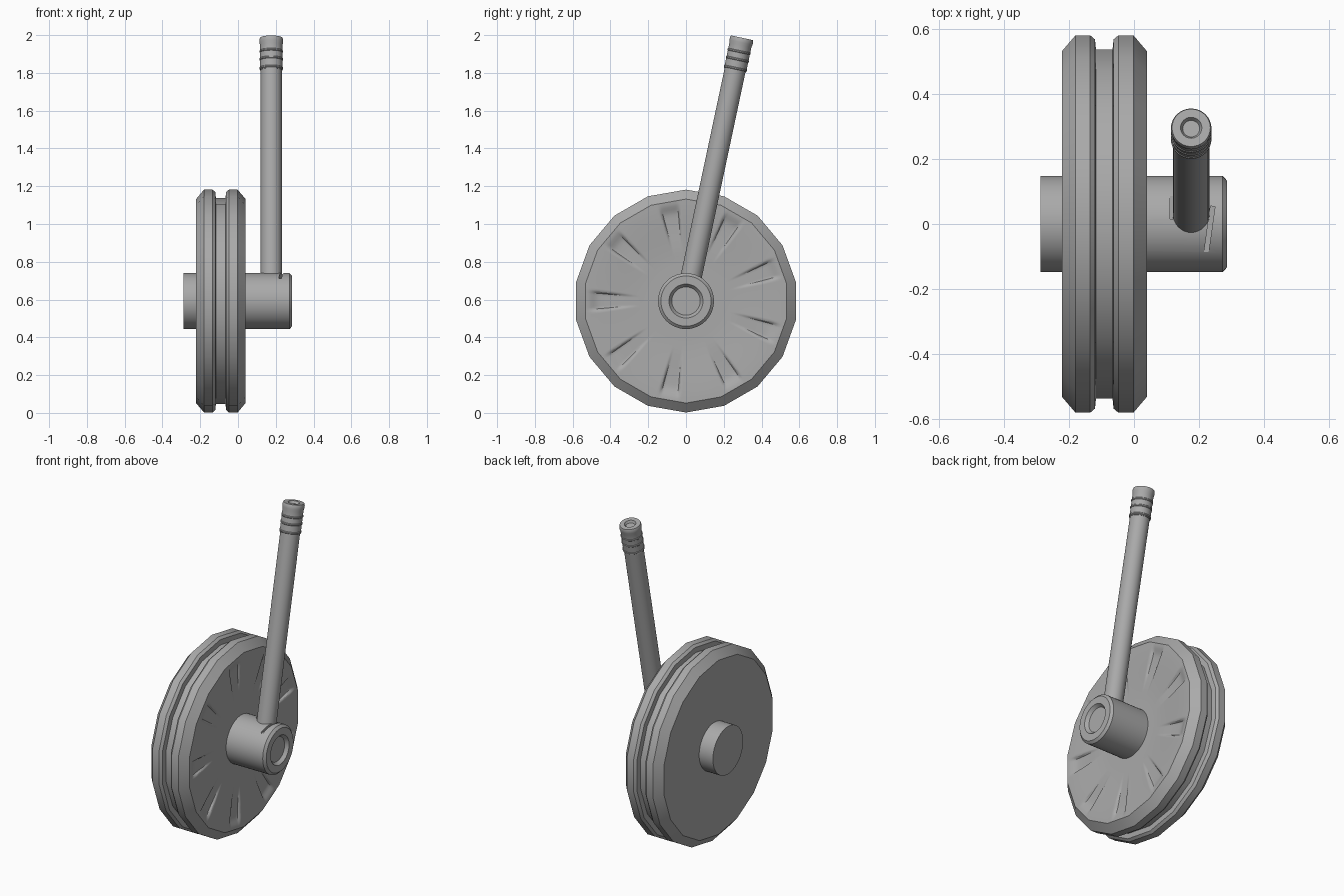
import bpy, bmesh
from math import sin, cos, pi, radians
from mathutils import Matrix

if "Cube" in bpy.data.objects:
    bpy.data.objects.remove(bpy.data.objects["Cube"])

CZ = 0.592          # axle height
TILT = radians(12)  # handle lean

GREY = bpy.data.materials.new("dark_grey")
GREY.diffuse_color = (0.4, 0.4, 0.4, 1)
GREY.use_nodes = True
GREY.node_tree.nodes["Principled BSDF"].inputs["Base Color"].default_value = GREY.diffuse_color


def finish(name, bm, matrix=None, smooth=True):
    bmesh.ops.remove_doubles(bm, verts=bm.verts, dist=1e-5)
    bmesh.ops.recalc_face_normals(bm, faces=bm.faces)
    me = bpy.data.meshes.new(name)
    bm.to_mesh(me)
    bm.free()
    me.materials.append(GREY)
    ob = bpy.data.objects.new(name, me)
    bpy.context.collection.objects.link(ob)
    if matrix:
        me.transform(matrix)
    if smooth:
        bpy.ops.object.select_all(action='DESELECT')
        ob.select_set(True)
        bpy.context.view_layer.objects.active = ob
        bpy.ops.object.shade_smooth_by_angle(angle=radians(30))
    return ob


def lathe(name, profile, sides, matrix):
    """Spin (radius, height) points about local z."""
    bm = bmesh.new()
    rings = [[bm.verts.new((r * cos(2 * pi * i / sides), r * sin(2 * pi * i / sides), h))
              for i in range(sides)] if r > 0 else [bm.verts.new((0, 0, h))] * sides
             for r, h in profile]
    for a, b in zip(rings, rings[1:]):
        for i in range(sides):
            j = (i + 1) % sides
            bm.faces.new(list(dict.fromkeys((a[i], a[j], b[j], b[i]))))
    return finish(name, bm, matrix)


def smoothstep(a, b, v):
    t = max(0, min(1, (v - a) / (b - a)))
    return t * t * (3 - 2 * t)


# local z -> world x, local x -> world z
AXLE = Matrix(((0, 0, 1, 0), (0, 1, 0, 0), (1, 0, 0, CZ), (0, 0, 0, 1)))

# 18-sided wheel with chamfered rims, centre groove and shallow back dish
lathe("wheel_body", [(0, -0.19), (0.2, -0.195), (0.36, -0.21), (0.54, -0.222),
                     (0.59, -0.18), (0.59, -0.135), (0.577, -0.12), (0.546, -0.117),
                     (0.546, -0.066), (0.577, -0.063), (0.59, -0.048), (0.59, -0.002),
                     (0.54, 0.04)], 18, AXLE)

# outer face of the wheel: shallow dish with nine pressed radial pockets
bm = bmesh.new()
N, STEPS = 360, 28
grid = []
for k in range(STEPS + 1):
    r = 0.1 + 0.44 * k / STEPS
    ring = []
    for i in range(N):
        a = 2 * pi * i / N
        # blend the round grid into the 18-sided rim
        flat = cos(pi / 18) / cos(a % (pi / 9) - pi / 18)
        rr = r * (1 + (flat - 1) * smoothstep(0.45, 0.54, r))
        x = 0.022 + 0.018 * smoothstep(0.2, 0.54, r)
        # angle from the nearest pocket centre
        off = (a - radians(30) + pi / 9) % (2 * pi / 9) - pi / 9
        side = 1 - smoothstep(radians(4.6), radians(6.6), abs(off))
        x -= 0.016 * side * smoothstep(0.24, 0.46, r) * (1 - smoothstep(0.46, 0.535, r))
        ring.append(bm.verts.new((rr * cos(a), rr * sin(a), x)))
    grid.append(ring)
for a, b in zip(grid, grid[1:]):
    for i in range(N):
        j = (i + 1) % N
        bm.faces.new((a[i], a[j], b[j], b[i]))
finish("wheel_face", bm, AXLE)

# axle hub: flat inner end, chamfered outer end with a round recess
hub = lathe("axle_hub", [(0, -0.288), (0.148, -0.288), (0.148, 0.273), (0.133, 0.287),
                         (0.09, 0.287), (0.075, 0.267), (0, 0.267)], 48, AXLE)

# thin slots either side of the handle
for n, (x, y, turn) in enumerate(((0.232, -0.02, -8), (0.118, 0.075, 0))):
    bm = bmesh.new()
    bmesh.ops.create_cube(bm, size=1)
    mat = (Matrix.Translation((x, y, CZ + 0.15)) @ Matrix.Rotation(radians(turn), 4, 'Z')
           @ Matrix.Diagonal((0.014, 0.15 if n == 0 else 0.12, 0.06, 1)))
    cutter = finish(f"slot_cutter_{n}", bm, mat, smooth=False)
    cutter.hide_render = True
    cutter.hide_set(True)
    mod = hub.modifiers.new("slot", 'BOOLEAN')
    mod.operation = 'DIFFERENCE'
    mod.object = cutter

# leaning handle
HANDLE = Matrix.Translation((0.176, 0, CZ)) @ Matrix.Rotation(-TILT, 4, 'X')
lathe("handle_shaft", [(0, 0.03), (0.056, 0.03), (0.056, 1.3), (0, 1.3)], 32, HANDLE)

# grip with low ribs and a dimple in the top
TOP = 1.425
grip = [(0, 1.25), (0.06, 1.25)]
for h in (1.254, 1.303, 1.345):
    grip += [(0.0595, h), (0.0625, h + 0.003), (0.0625, h + 0.009), (0.0595, h + 0.012)]
grip += [(0.0595, 1.385), (0.0625, 1.4), (0.0625, 1.416), (0.059, TOP),
         (0.033, TOP), (0.026, TOP - 0.014), (0, TOP - 0.014)]
lathe("handle_grip", grip, 32, HANDLE)
